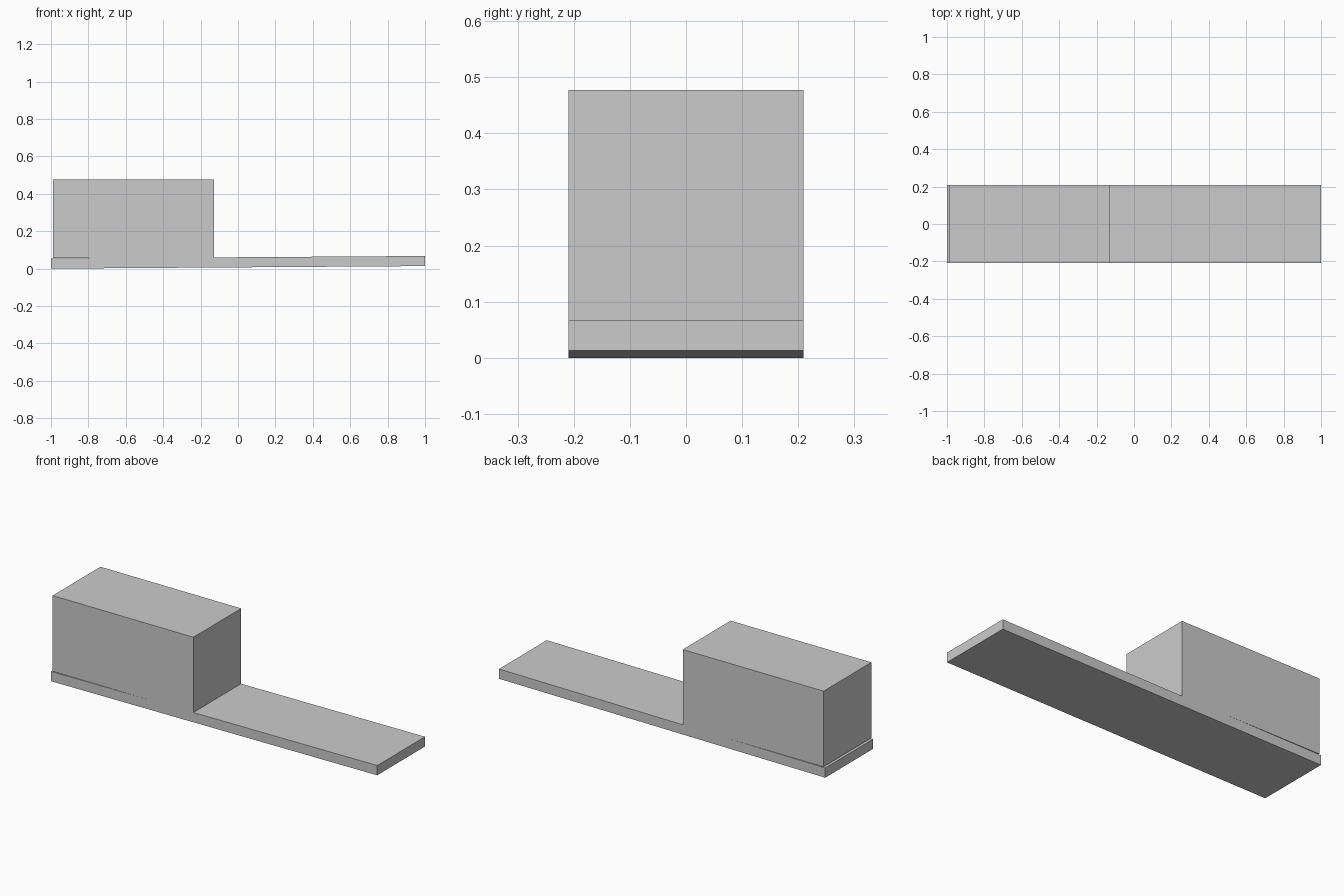
import bpy
import bmesh

if "Cube" in bpy.data.objects:
    bpy.data.objects.remove(bpy.data.objects["Cube"])

grey = bpy.data.materials.new("light_grey")
grey.diffuse_color = (0.6, 0.6, 0.6, 1)
grey.use_nodes = True
grey.node_tree.nodes["Principled BSDF"].inputs["Base Color"].default_value = grey.diffuse_color

HALF_WIDTH = 0.209


def extruded_profile(name, points):
    """Extrude an x-z outline across the full width in y."""
    bm = bmesh.new()
    face = bm.faces.new([bm.verts.new((x, -HALF_WIDTH, z)) for x, z in points])
    side = bmesh.ops.extrude_face_region(bm, geom=[face])["geom"]
    verts = [v for v in side if isinstance(v, bmesh.types.BMVert)]
    bmesh.ops.translate(bm, verts=verts, vec=(0, 2 * HALF_WIDTH, 0))
    bmesh.ops.recalc_face_normals(bm, faces=bm.faces)
    mesh = bpy.data.meshes.new(name)
    bm.to_mesh(mesh)
    bm.free()
    mesh.materials.append(grey)
    obj = bpy.data.objects.new(name, mesh)
    bpy.context.collection.objects.link(obj)
    return obj


# Long plank, rising very slightly towards +x
extruded_profile("base_plank", [(-1, 0), (1, 0.0135), (1, 0.0675), (-1, 0.054)])

# Level block, a sliver above the plank at its outer end and sunk in at the other
extruded_profile("upper_block", [(-0.99, 0.058), (-0.127, 0.058),
                                 (-0.127, 0.477), (-0.99, 0.477)])
